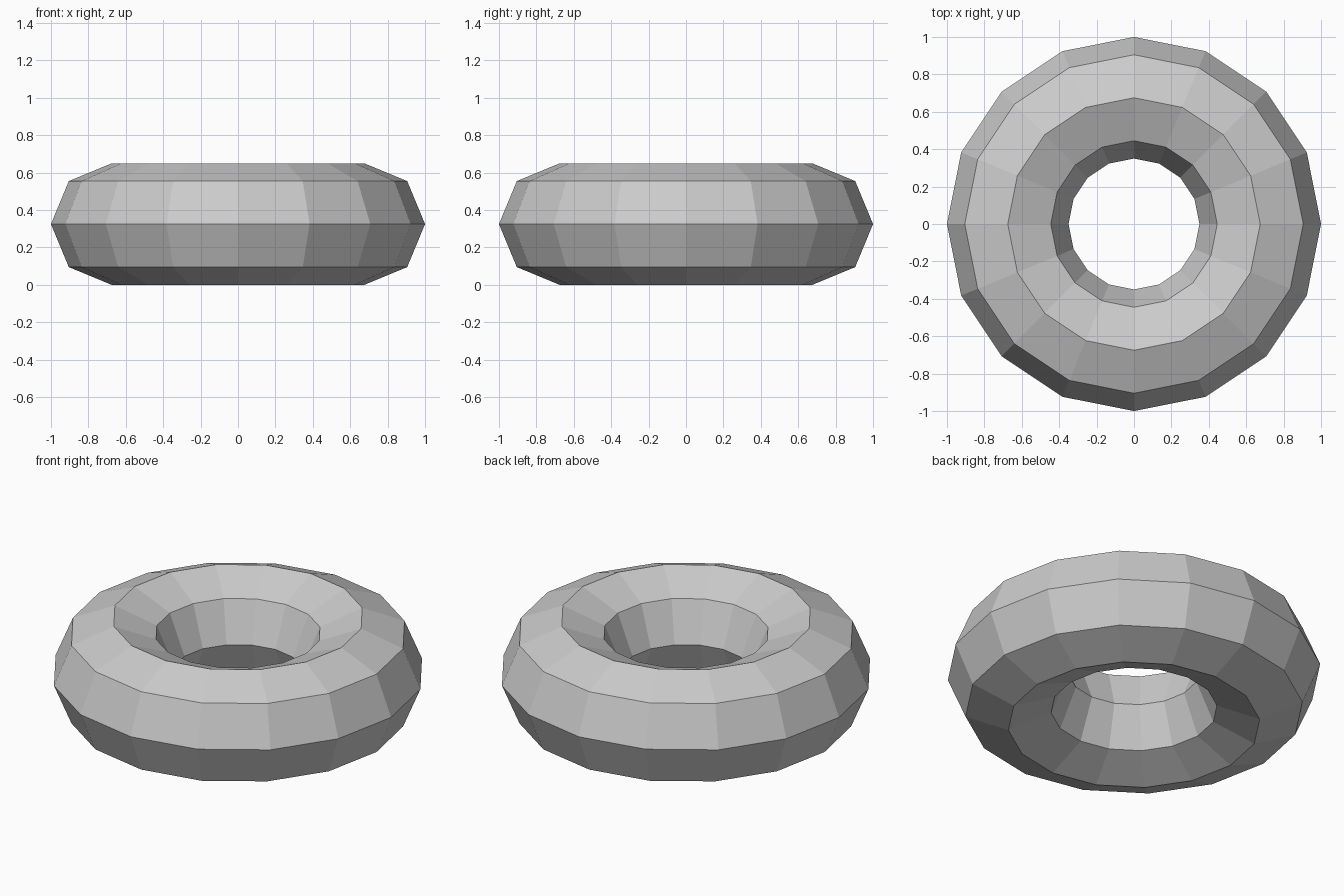
import bpy

if "Cube" in bpy.data.objects:
    bpy.data.objects.remove(bpy.data.objects["Cube"])

# Low-poly ring: 16 segments around, 8-sided cross-section
MAJOR, MINOR = 0.675, 0.325
bpy.ops.mesh.primitive_torus_add(
    major_segments=16, minor_segments=8,
    major_radius=MAJOR, minor_radius=MINOR,
    location=(0, 0, MINOR))
ring = bpy.context.object
ring.name = "ring"
bpy.ops.object.shade_flat()
